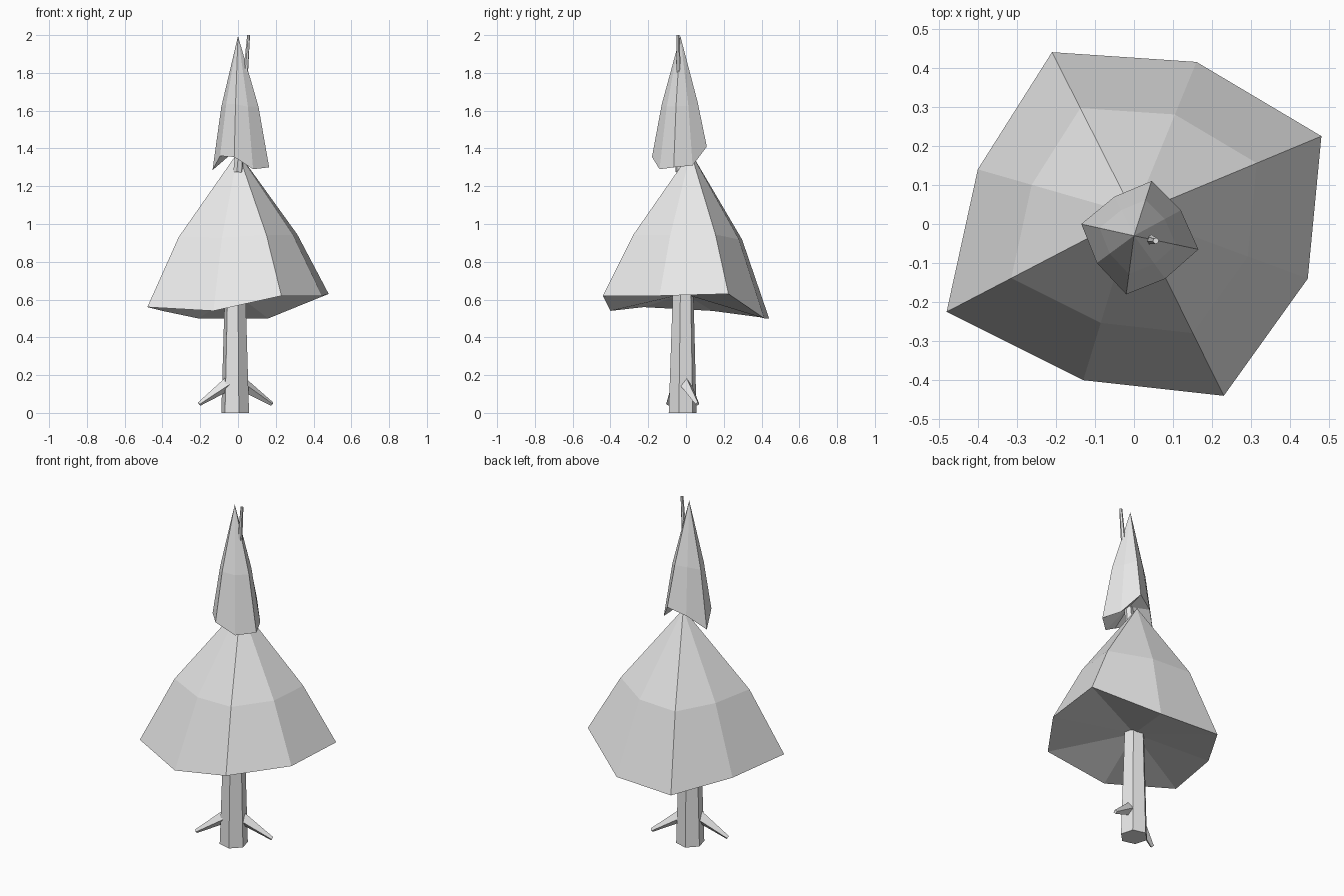
import bpy
import bmesh
from math import cos, sin, pi
from mathutils import Vector

cube = bpy.data.objects.get("Cube")
if cube:
    bpy.data.objects.remove(cube, do_unlink=True)

grey = bpy.data.materials.new("light grey")
grey.use_nodes = True
colour = (0.8, 0.8, 0.8, 1)
grey.diffuse_color = colour
grey.node_tree.nodes["Principled BSDF"].inputs["Base Color"].default_value = colour


def finish(name, bm):
    bmesh.ops.recalc_face_normals(bm, faces=bm.faces)
    mesh = bpy.data.meshes.new(name)
    bm.to_mesh(mesh)
    bm.free()
    mesh.materials.append(grey)
    obj = bpy.data.objects.new(name, mesh)
    bpy.context.collection.objects.link(obj)
    return obj


def bridge(bm, a, b):
    for i in range(len(a)):
        j = (i + 1) % len(a)
        bm.faces.new((a[i], a[j], b[j], b[i]))


def fan(bm, ring, point):
    tip = bm.verts.new(point)
    for i in range(len(ring)):
        bm.faces.new((ring[i], ring[(i + 1) % len(ring)], tip))


def canopy(name, rim, apex, mid_z, shrink, hollow):
    """Irregular faceted cone with a bulging middle ring and a hollow base."""
    bm = bmesh.new()
    apex = Vector(apex)
    lower = [bm.verts.new(p) for p in rim]
    middle = []
    for p in rim:
        q = apex.lerp(Vector(p), shrink)
        q.z = mid_z + 0.2 * (p[2] - rim[0][2])
        middle.append(bm.verts.new(q))
    bridge(bm, lower, middle)
    fan(bm, middle, apex)
    fan(bm, lower, hollow)
    return finish(name, bm)


def limb(name, start, end, r0, r1, sides=6, turn=0.0):
    """Tapered prism between two points."""
    bm = bmesh.new()
    start, end = Vector(start), Vector(end)
    rot = (end - start).to_track_quat('Z', 'Y')
    rings = []
    for centre, r in ((start, r0), (end, r1)):
        ring = []
        for i in range(sides):
            a = turn + 2 * pi * i / sides
            ring.append(bm.verts.new(centre + rot @ Vector((r * cos(a), r * sin(a), 0))))
        rings.append(ring)
        bm.faces.new(ring)
    bridge(bm, *rings)
    return finish(name, bm)


# Trunk and its two drooping side branches
limb("trunk", (-0.015, -0.018, 0), (-0.015, -0.015, 0.66), 0.076, 0.056, turn=pi / 4)
limb("left_branch", (0.02, -0.005, 0.155), (0.18, 0.06, 0.047), 0.036, 0.011, 4)
limb("right_branch", (-0.05, -0.04, 0.155), (-0.205, -0.095, 0.047), 0.036, 0.011, 4)

# Wide lower foliage
canopy("lower_foliage",
       [(-0.48, -0.225, 0.56), (-0.13, -0.40, 0.54), (0.23, -0.44, 0.62),
        (0.445, -0.14, 0.62), (0.48, 0.225, 0.63), (0.16, 0.415, 0.50),
        (-0.21, 0.44, 0.50), (-0.40, 0.14, 0.54)],
       (0, 0.025, 1.38), 0.93, 0.655, (-0.01, -0.01, 0.63))

# Narrow upper foliage
canopy("upper_foliage",
       [(-0.135, 0, 1.285), (-0.095, -0.10, 1.36), (-0.02, -0.18, 1.355),
        (0.08, -0.14, 1.29), (0.165, -0.065, 1.30), (0.12, 0.035, 1.31),
        (0.045, 0.11, 1.41), (-0.05, 0.07, 1.37)],
       (0, -0.03, 1.995), 1.62, 0.655, (0.01, -0.03, 1.41))

# Thin leader stem that leans out beside the peak
limb("leader_stem", (0, -0.03, 1.275), (0.056, -0.043, 2.0), 0.026, 0.008)
